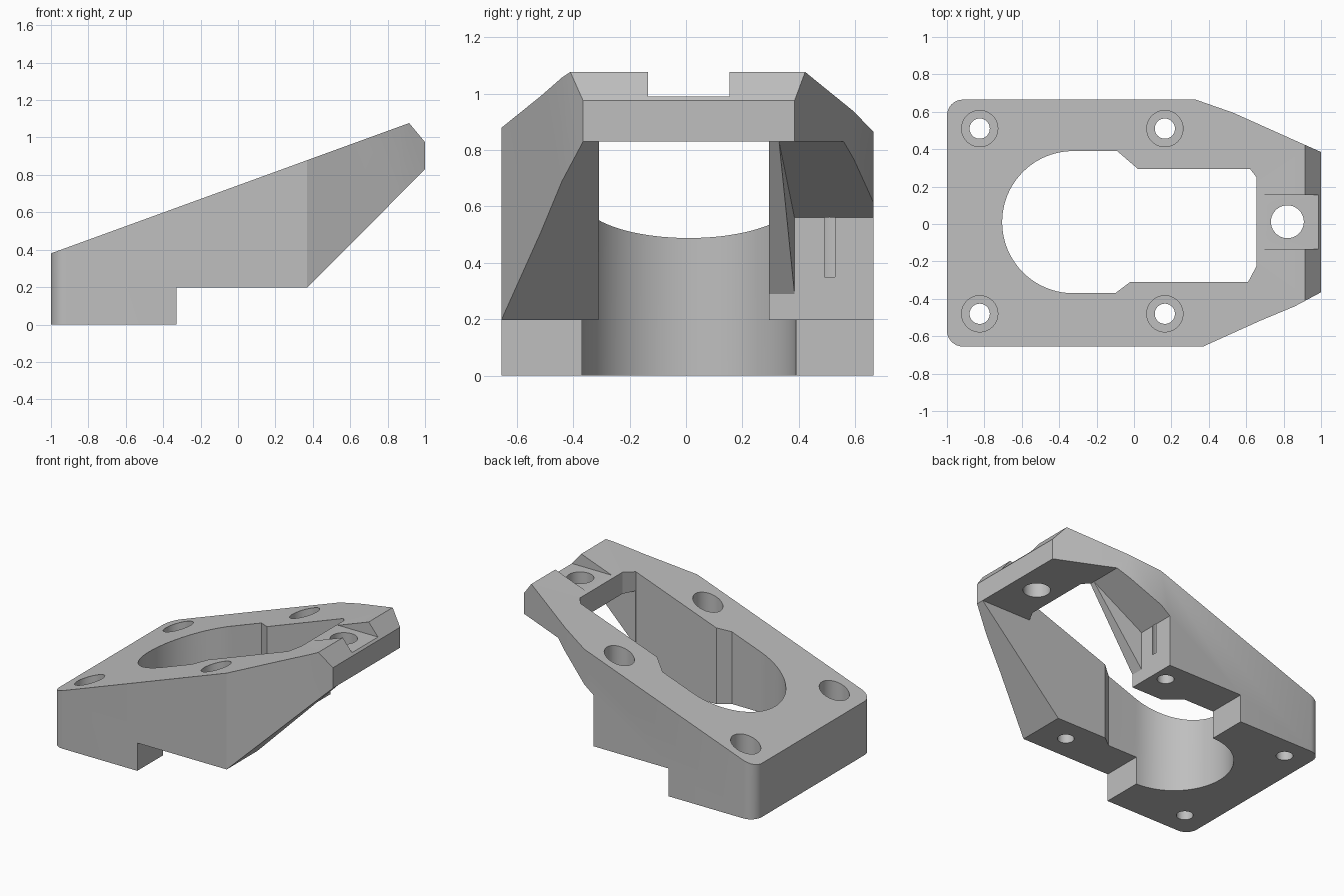
import bpy, bmesh
from math import sin, cos, pi, radians

if "Cube" in bpy.data.objects:
    bpy.data.objects.remove(bpy.data.objects["Cube"], do_unlink=True)

grey = bpy.data.materials.new("light_grey")
grey.use_nodes = True
COLOUR = (0.52, 0.52, 0.52, 1)
grey.diffuse_color = COLOUR
grey.node_tree.nodes["Principled BSDF"].inputs["Base Color"].default_value = COLOUR


def prism(name, points, lo, hi, axis="z"):
    """Extrude a closed profile: (x, y) along z, or (x, z) along y."""
    bm = bmesh.new()

    def place(p, t):
        return (p[0], p[1], t) if axis == "z" else (p[0], t(p[0]) if callable(t) else t, p[1])
    a = [bm.verts.new(place(p, lo)) for p in points]
    b = [bm.verts.new(place(p, hi)) for p in points]
    bm.faces.new(a)
    bm.faces.new(b)
    for i in range(len(a)):
        j = (i + 1) % len(a)
        bm.faces.new((a[i], a[j], b[j], b[i]))
    bmesh.ops.recalc_face_normals(bm, faces=bm.faces)
    mesh = bpy.data.meshes.new(name)
    bm.to_mesh(mesh)
    bm.free()
    mesh.materials.append(grey)
    obj = bpy.data.objects.new(name, mesh)
    bpy.context.collection.objects.link(obj)
    return obj


def arc(cx, cy, r, start, end, n):
    return [(cx + r * cos(radians(start + (end - start) * i / n)),
             cy + r * sin(radians(start + (end - start) * i / n))) for i in range(n + 1)]


def drill(name, x, y, r, lo, hi):
    return prism(name, arc(x, y, r, 0, 360, 40)[:-1], lo, hi)


def combine(target, tool, operation="DIFFERENCE"):
    mod = target.modifiers.new("cut", "BOOLEAN")
    mod.operation, mod.object, mod.solver = operation, tool, "EXACT"
    bpy.context.view_layer.update()
    graph = bpy.context.evaluated_depsgraph_get()
    mesh = bpy.data.meshes.new_from_object(target.evaluated_get(graph))
    target.modifiers.clear()
    target.data = mesh
    bpy.data.objects.remove(tool, do_unlink=True)


# Plan outline with rounded rear corners and a tapering nose
outline = (arc(-0.915, -0.57, 0.085, 180, 270, 8)
           + [(0.37, -0.655), (0.68, -0.515), (0.86, -0.44), (1, -0.365),
              (1, 0.385), (0.82, 0.465), (0.53, 0.595), (0.33, 0.665)]
           + arc(-0.915, 0.58, 0.085, 90, 180, 8))
body = prism("bracket_body", outline, -0.1, 1.3)

# Side profile: stepped base, sloping top and raked nose
side = [(-1.1, 0), (-0.33, 0), (-0.33, 0.197), (0.37, 0.197), (1, 0.83), (1.1, 0.93),
        (1.1, 0.857), (0.915, 1.077), (-1.1, 0.344)]
side[4:7] = [(1.0, 0.83), (1.0, 0.975)]
combine(body, prism("side_profile", side, -1, 1, "y"), "INTERSECT")

# Central opening, round at the low end and narrowed towards the nose
opening = (arc(-0.325, 0.01, 0.38, 90, 270, 40)
           + [(-0.1, -0.37), (-0.02, -0.31), (0.61, -0.31), (0.655, -0.225),
              (0.655, 0.25), (0.62, 0.295), (0.02, 0.295), (-0.09, 0.39)])
combine(body, prism("opening", opening, -0.2, 1.4))


# Clearance under the nose bridge and the raised rear leg
def clearance(z):
    return [(0.26, -0.2), (0.26, z), (0.61, 0.83), (2, 0.83), (2, -0.2)]


combine(body, prism("bridge_clearance", clearance(0.29), -0.3095, 0.45, "y"))
combine(body, prism("leg_clearance", clearance(0.56),
                    lambda x: 0.385 - 0.157 * (x - 0.26), 1, "y"))

# Flat notch and hole in the nose
combine(body, prism("nose_notch", [(0.5, -0.135), (1.2, -0.135), (1.2, 0.155), (0.5, 0.155)], 0.99, 1.4))
combine(body, drill("nose_hole", 0.82, 0.012, 0.088, 0.5, 1.4))

# Four counterbored screw holes
for x, seat in ((-0.825, 0.15), (0.165, 0.35)):
    for y in (-0.48, 0.51):
        combine(body, drill("screw_hole", x, y, 0.054, -0.2, 1.4))
        combine(body, drill("counterbore", x, y, 0.097, seat, 1.4))

bpy.ops.object.select_all(action="DESELECT")
body.select_set(True)
bpy.context.view_layer.objects.active = body
bpy.ops.object.shade_smooth_by_angle(angle=radians(20))
